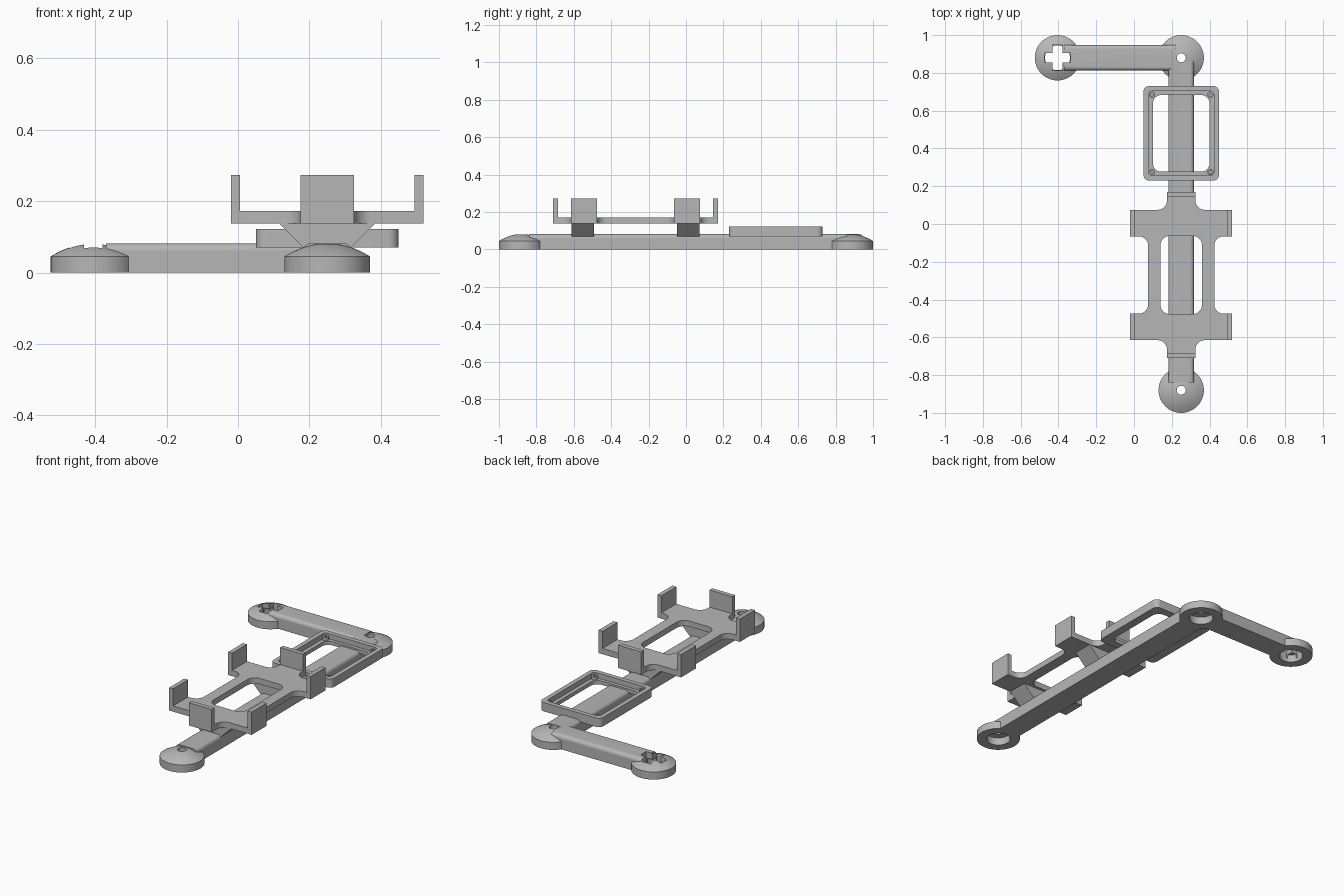
import bpy, bmesh
from math import radians, cos, sin, pi
from mathutils import Vector, Matrix

if "Cube" in bpy.data.objects:
    bpy.data.objects.remove(bpy.data.objects["Cube"])

GREY = (0.47, 0.47, 0.47, 1)
grey = bpy.data.materials.new("plain grey")
grey.use_nodes = True
grey.diffuse_color = GREY
grey.node_tree.nodes["Principled BSDF"].inputs["Base Color"].default_value = GREY


def prism(name, outline, z0, z1, matrix=Matrix()):
    """Extrude a flat outline from z0 to z1, then place it with a matrix."""
    bm = bmesh.new()
    face = bm.faces.new([bm.verts.new((x, y, z0)) for x, y in outline])
    top = bmesh.ops.extrude_face_region(bm, geom=[face])["geom"]
    bmesh.ops.translate(bm, vec=(0, 0, z1 - z0),
                        verts=[v for v in top if isinstance(v, bmesh.types.BMVert)])
    bm.transform(matrix)
    bmesh.ops.recalc_face_normals(bm, faces=bm.faces)
    return finish(name, bm)


def finish(name, bm):
    mesh = bpy.data.meshes.new(name)
    bm.to_mesh(mesh)
    bm.free()
    mesh.materials.append(grey)
    obj = bpy.data.objects.new(name, mesh)
    bpy.context.collection.objects.link(obj)
    return obj


def rounded(corners, steps=8):
    """Round the corners of a polygon given as (x, y, radius), right angles only."""
    out = []
    for i, (x, y, r) in enumerate(corners):
        p = Vector((x, y))
        if r == 0:
            out.append(p)
            continue
        a = (Vector(corners[i - 1][:2]) - p).normalized() * r
        b = (Vector(corners[(i + 1) % len(corners)][:2]) - p).normalized() * r
        for k in range(steps + 1):
            t = k / steps * pi / 2
            out.append(p + a * (1 - sin(t)) + b * (1 - cos(t)))
    return out


def rect(hx, hy, r=0):
    return rounded([(hx, hy, r), (-hx, hy, r), (-hx, -hy, r), (hx, -hy, r)])


def circle(r, n=40):
    return [(r * cos(2 * pi * k / n), r * sin(2 * pi * k / n)) for k in range(n)]


def four_way(quarter):
    """Mirror a quarter outline (from the y axis to the x axis) to all quadrants."""
    right = quarter + [(x, -y, r) for x, y, r in reversed(quarter)]
    return right + [(-x, y, r) for x, y, r in reversed(right)]


def combine(obj, other, operation):
    mod = obj.modifiers.new("join", "BOOLEAN")
    mod.operation = operation
    mod.solver = "EXACT"
    mod.object = other
    bpy.context.view_layer.objects.active = obj
    bpy.ops.object.modifier_apply(modifier=mod.name)
    bpy.data.objects.remove(other)


def smooth(obj):
    bpy.ops.object.select_all(action="DESELECT")
    obj.select_set(True)
    bpy.context.view_layer.objects.active = obj
    bpy.ops.object.shade_smooth_by_angle(angle=radians(30))


def at(x, y, z=0):
    return Matrix.Translation((x, y, z))


# Domed hub: straight rim below a shallow cap
def hub(name, x, y):
    n, rings, rim, top, r = 48, 8, 0.045, 0.082, 0.12
    bm = bmesh.new()
    levels = [(r, 0)] + [(r * (1 - k / rings), top - (top - rim) * (1 - k / rings) ** 2)
                         for k in range(rings)]
    loops = [[bm.verts.new((px, py, z)) for px, py in circle(rad, n)] for rad, z in levels]
    for low, high in zip(loops, loops[1:]):
        for i in range(n):
            j = (i + 1) % n
            bm.faces.new((low[i], low[j], high[j], high[i]))
    tip = bm.verts.new((0, 0, top))
    for i in range(n):
        bm.faces.new((loops[-1][i], loops[-1][(i + 1) % n], tip))
    bm.faces.new(loops[0][::-1])
    bm.transform(at(x, y))
    return finish(name, bm)


# Beam with rounded upper edges, lying along y from start to end
def beam(name, length, matrix):
    profile = rounded([(-0.068, 0, 0), (0.068, 0, 0), (0.068, 0.082, 0.022),
                       (-0.068, 0.082, 0.022)])
    upright = Matrix.Rotation(pi / 2, 4, "X")
    return prism(name, profile, -length, 0, matrix @ upright)


BAR_X, ARM_Y = 0.25, 0.88
CROSS = (-0.405, ARM_Y)
HUBS = [(BAR_X, ARM_Y), (BAR_X, -0.88)]

# Base: two beams and three hubs joined in an L
base = beam("base_arms", 1.70, at(BAR_X, -0.84))
combine(base, beam("arm", 0.59, at(BAR_X - 0.03, ARM_Y) @ Matrix.Rotation(pi / 2, 4, "Z")), "UNION")
for x, y in HUBS + [CROSS]:
    combine(base, hub("hub", x, y), "UNION")

# Sockets beneath the hubs, pin holes and cross-shaped hole through the tops
for x, y in HUBS + [CROSS]:
    combine(base, prism("socket", circle(0.066), -0.05, 0.045, at(x, y)), "DIFFERENCE")
for x, y in HUBS:
    combine(base, prism("pin_hole", circle(0.024, 24), 0.03, 0.2, at(x, y)), "DIFFERENCE")
arm, half = 0.068, 0.026
plus = [(p[0], p[1]) for p in four_way([(half, arm, 0), (half, half, 0), (arm, half, 0)])]
combine(base, prism("cross_hole", plus, 0.02, 0.2, at(*CROSS)), "DIFFERENCE")
smooth(base)

# Shallow tray frame with an inner ledge
FRAME = at(BAR_X, 0.48)
frame = prism("tray_frame", rect(0.20, 0.25, 0.03), 0.07, 0.122, FRAME)
combine(frame, prism("recess", rect(0.173, 0.223, 0.02), 0.092, 0.2, FRAME), "DIFFERENCE")
combine(frame, prism("opening", rect(0.15, 0.203, 0.045), 0, 0.2, FRAME), "DIFFERENCE")
smooth(frame)

# Screw posts in the tray corners
for sx in (-1, 1):
    for sy in (-1, 1):
        spot = FRAME @ at(sx * 0.155, sy * 0.205)
        post = prism("screw_post", circle(0.017, 20), 0.085, 0.112, spot)
        combine(post, prism("screw_hole", circle(0.008, 12), 0.095, 0.2, spot), "DIFFERENCE")
        smooth(post)

# Cradle plate with filleted tabs and a central opening
CRADLE = at(BAR_X, -0.27)
quarter = [(0.075, 0.44, 0), (0.075, 0.345, 0.05), (0.27, 0.345, 0),
           (0.27, 0.205, 0), (0.175, 0.205, 0.05)]
plate = prism("cradle_plate", rounded(four_way(quarter)), 0.138, 0.172, CRADLE)
combine(plate, prism("window", rect(0.11, 0.207, 0.05), 0, 0.3, CRADLE), "DIFFERENCE")
smooth(plate)

# Upright clips at the plate edges
for s in (-1, 1):
    prism("end_clip", rect(0.075, 0.013), 0.15, 0.273, CRADLE @ at(0, s * 0.427))
    for t in (-1, 1):
        prism("side_clip", rect(0.013, 0.07), 0.15, 0.273, CRADLE @ at(s * 0.257, t * 0.275))

# Flared supports between beam and cradle
flare = [(-0.062, 0.065), (0.062, 0.065), (0.137, 0.14), (-0.137, 0.14)]
for s in (-1, 1):
    prism("cradle_support", flare, -0.06, 0.06,
          CRADLE @ at(0, s * 0.283) @ Matrix.Rotation(pi / 2, 4, "X"))
